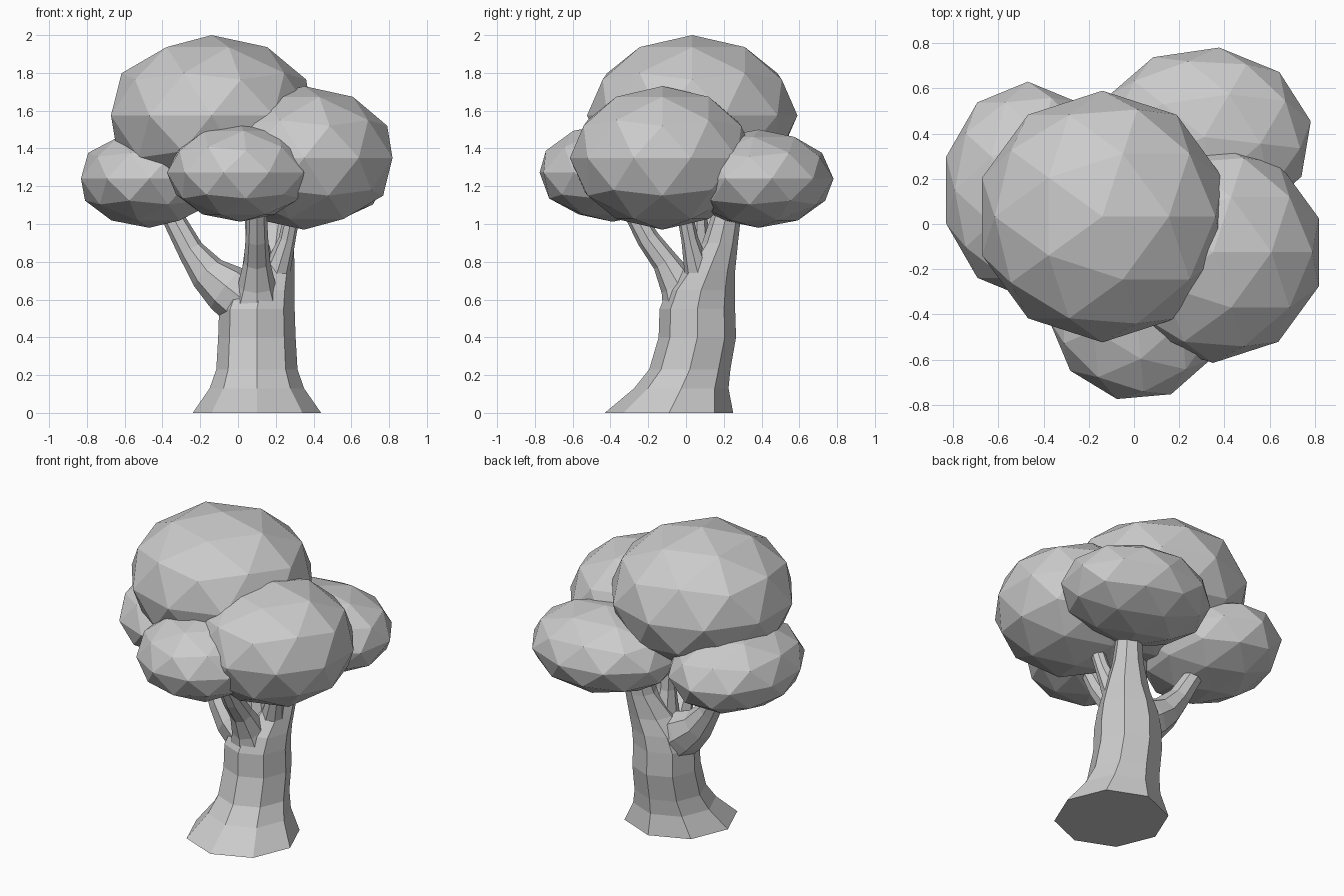
import bpy, bmesh
from math import cos, sin, pi, radians
from mathutils import Vector, Matrix

if "Cube" in bpy.data.objects:
    bpy.data.objects.remove(bpy.data.objects["Cube"])


def finish(bm, name):
    bmesh.ops.recalc_face_normals(bm, faces=bm.faces)
    me = bpy.data.meshes.new(name)
    bm.to_mesh(me)
    bm.free()
    ob = bpy.data.objects.new(name, me)
    bpy.context.collection.objects.link(ob)
    return ob


def limb(name, path, sides, level=False):
    """Faceted tube along (x, y, z, radius) points; level keeps rings horizontal."""
    bm = bmesh.new()
    pts = [Vector(p[:3]) for p in path]
    rings = []
    for i, p in enumerate(pts):
        t = pts[min(i + 1, len(pts) - 1)] - pts[max(i - 1, 0)]
        q = Vector((0, 0, 1)).rotation_difference(Vector((0, 0, 1)) if level else t)
        r = path[i][3]
        rings.append([bm.verts.new(p + q @ Vector((r * cos(2 * pi * k / sides),
                                                   r * sin(2 * pi * k / sides), 0)))
                      for k in range(sides)])
    for a, b in zip(rings, rings[1:]):
        for k in range(sides):
            n = (k + 1) % sides
            bm.faces.new((a[k], a[n], b[n], b[k]))
    bm.faces.new(rings[0][::-1])
    bm.faces.new(rings[-1])
    return finish(bm, name)


def foliage(name, centre, radii, turn=0):
    """Low-poly ellipsoid leaf clump."""
    bm = bmesh.new()
    m = (Matrix.Translation(centre) @ Matrix.Diagonal((*radii, 1))
         @ Matrix.Rotation(radians(turn), 4, 'Z'))
    bmesh.ops.create_icosphere(bm, subdivisions=2, radius=1, matrix=m)
    return finish(bm, name)


# Trunk with flared foot, tapering into the rear limb
limb("trunk", [(.10, -.09, 0, .34), (.10, -.025, .13, .25), (.10, .02, .23, .215),
               (.10, .06, .40, .205), (.10, .06, .55, .20), (.12, .08, .65, .18),
               (.16, .12, .75, .14), (.20, .18, .90, .095), (.23, .23, 1.12, .07)],
     8, level=True)

# Branches
limb("left_branch", [(.07, .06, .56, .15), (-.06, .07, .66, .135), (-.16, .09, .74, .10),
                     (-.25, .11, .86, .07), (-.37, .14, 1.08, .055)], 8)
limb("front_branch", [(.10, .02, .55, .15), (.10, -.04, .68, .10), (.10, -.11, .80, .07),
                      (.10, -.20, .92, .06), (.10, -.30, 1.10, .05)], 8)
limb("upper_branch", [(.11, .07, .60, .15), (.11, .07, .75, .09), (.10, .06, .90, .06),
                      (.08, .05, 1.35, .05)], 8)
limb("right_branch", [(.16, .09, .62, .12), (.21, .06, .76, .07),
                      (.26, .02, .92, .045), (.30, -.02, 1.12, .04)], 8)

# Leaf clumps
foliage("crown_top", (-.14, .033, 1.575), (.56, .557, .425))
foliage("crown_right", (.35, -.125, 1.35), (.492, .49, .38))
foliage("crown_front", (.012, -.39, 1.272), (.39, .395, .26), -13)
foliage("crown_left", (-.47, .15, 1.24), (.38, .48, .26))
foliage("crown_back", (.31, .385, 1.24), (.48, .40, .26), -8)
